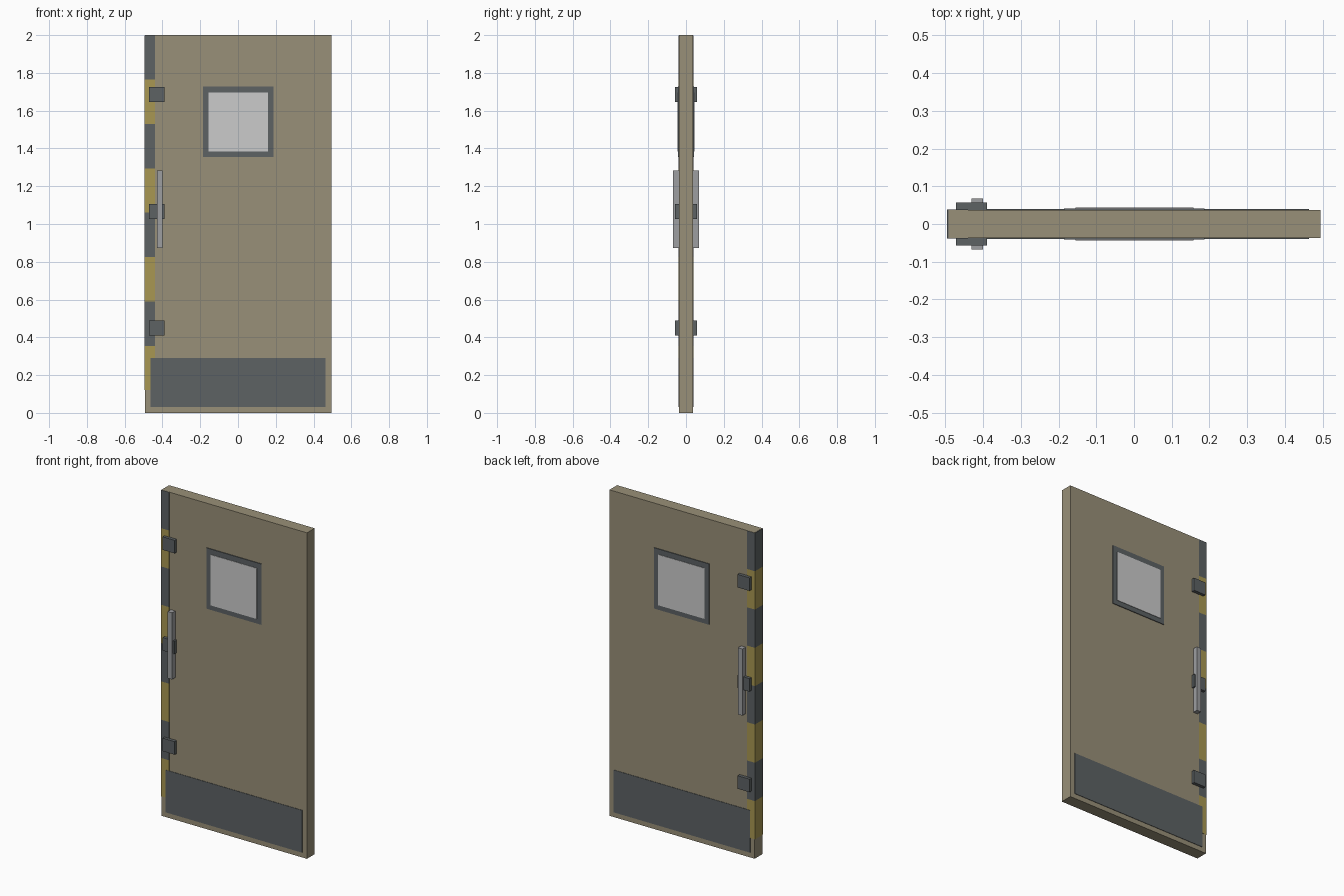
import bpy

if "Cube" in bpy.data.objects:
    bpy.data.objects.remove(bpy.data.objects["Cube"])


def srgb(r, g, b):
    def lin(c):
        c /= 255
        return c / 12.92 if c <= 0.04045 else ((c + 0.055) / 1.055) ** 2.4
    return (lin(r), lin(g), lin(b), 1.0)


def material(name, rgb):
    m = bpy.data.materials.new(name)
    m.diffuse_color = srgb(*rgb)
    m.use_nodes = True
    m.node_tree.nodes["Principled BSDF"].inputs["Base Color"].default_value = m.diffuse_color
    return m


beige = material("beige_paint", (153, 144, 120))
dark = material("dark_grey_metal", (93, 98, 100))
yellow = material("warning_yellow", (168, 151, 82))
glass = material("pale_glass", (203, 203, 203))
steel = material("light_steel", (158, 159, 161))


def box(name, x, y, z, mat):
    """Box from (min, max) pairs along each axis."""
    bpy.ops.mesh.primitive_cube_add(size=1)
    ob = bpy.context.object
    ob.name = name
    ob.location = [(a + b) / 2 for a, b in (x, y, z)]
    ob.scale = [b - a for a, b in (x, y, z)]
    bpy.ops.object.transform_apply(location=True, rotation=False, scale=True)
    ob.data.materials.append(mat)
    return ob


HALF = 0.037  # half the door thickness

# Door slab
box("door_slab", (-0.492, 0.494), (-HALF, HALF), (0, 2), beige)

# Hazard stripes wrapped around the closing edge
STRIPE = 0.235
for i in range(8):
    top = 2 - i * STRIPE - (0.001 if i == 0 else 0)
    box(f"edge_stripe_{i + 1}", (-0.495, -0.44), (-0.0385, 0.0385),
        (2 - (i + 1) * STRIPE, top), yellow if i % 2 else dark)

# Fittings repeated on the front and the back
for side, s in (("front", -1), ("back", 1)):
    def fitting(name, x, depth, z, mat):
        y = sorted((s * (HALF - 0.005), s * depth))
        return box(f"{side}_{name}", x, y, z, mat)

    fitting("kick_plate", (-0.463, 0.463), 0.0395, (0.03, 0.29), dark)

    # Window: four frame bars around a pane
    fitting("window_frame_top", (-0.185, 0.187), 0.0415, (1.695, 1.728), dark)
    fitting("window_frame_bottom", (-0.185, 0.187), 0.0415, (1.355, 1.384), dark)
    fitting("window_frame_left", (-0.185, -0.155), 0.0415, (1.384, 1.695), dark)
    fitting("window_frame_right", (0.158, 0.187), 0.0415, (1.384, 1.695), dark)
    fitting("window_pane", (-0.155, 0.158), 0.0440, (1.384, 1.695), glass)

    # Latch blocks and pull handle
    for i, z in enumerate((0.45, 1.067, 1.685)):
        fitting(f"latch_block_{i + 1}", (-0.471, -0.39), 0.057,
                (z - 0.04, z + 0.04), dark)
    fitting("pull_handle", (-0.43, -0.40), 0.068, (0.873, 1.282), steel)
